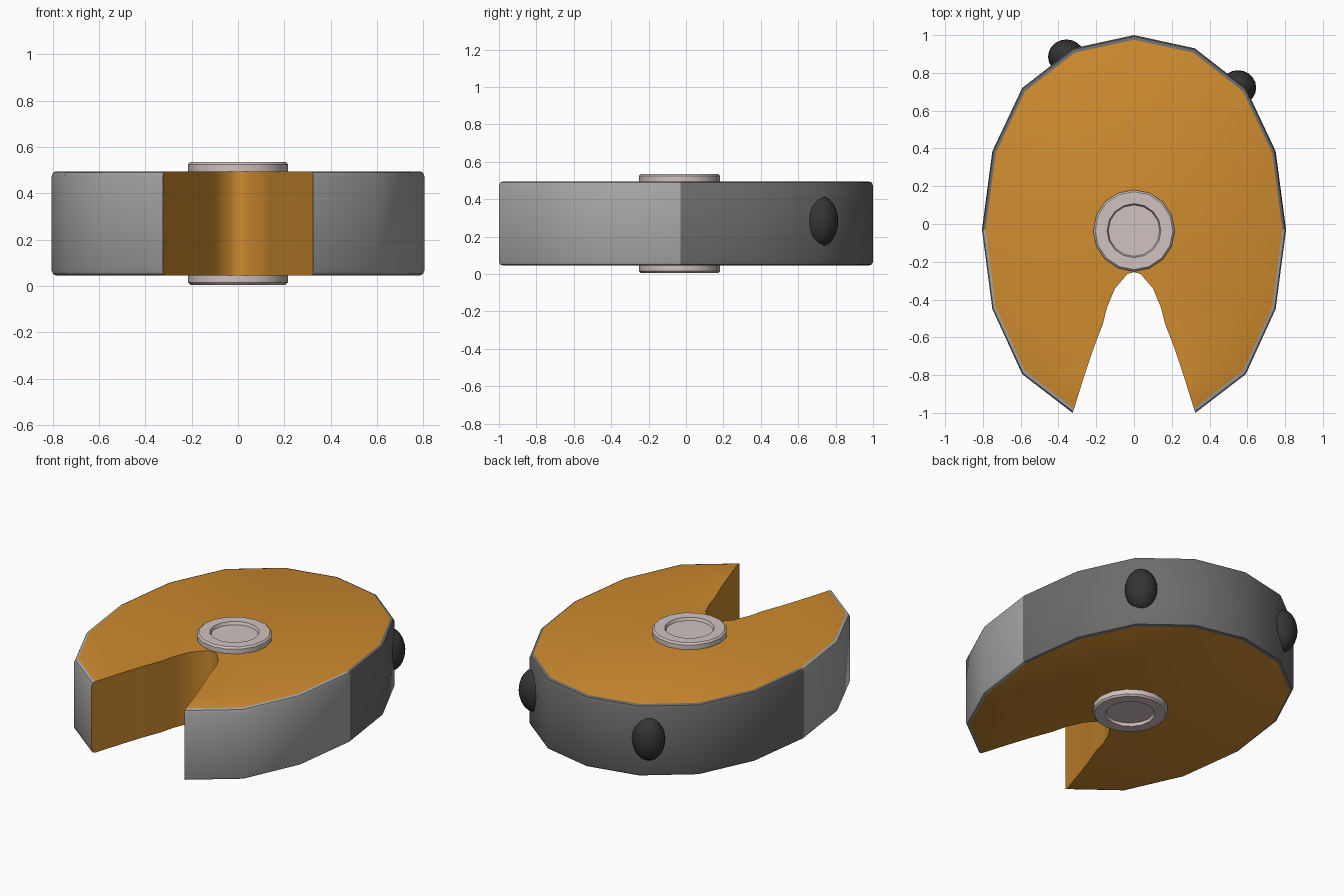
import bpy, bmesh, math

if "Cube" in bpy.data.objects:
    bpy.data.objects.remove(bpy.data.objects["Cube"])

CY = -0.03  # centre of the disc in y


def mat(name, rgb):
    m = bpy.data.materials.new(name)
    m.diffuse_color = (*rgb, 1)
    m.use_nodes = True
    m.node_tree.nodes["Principled BSDF"].inputs["Base Color"].default_value = m.diffuse_color
    return m


ORANGE = mat("orange", (0.62, 0.26, 0.028))
LIGHT = mat("light_grey", (0.39, 0.39, 0.39))
DARK = mat("dark_grey", (0.15, 0.15, 0.15))
BLACK = mat("charcoal", (0.035, 0.035, 0.035))
PALE = mat("pale_pink_grey", (0.63, 0.54, 0.53))


def finish(bm, name, mats, angle):
    bmesh.ops.recalc_face_normals(bm, faces=bm.faces)
    me = bpy.data.meshes.new(name)
    bm.to_mesh(me)
    bm.free()
    ob = bpy.data.objects.new(name, me)
    bpy.context.collection.objects.link(ob)
    for m in mats:
        me.materials.append(m)
    bpy.ops.object.select_all(action='DESELECT')
    ob.select_set(True)
    bpy.context.view_layer.objects.active = ob
    bpy.ops.object.shade_smooth_by_angle(angle=math.radians(angle))
    return ob


# Notched disc: half outline of the rim and of the notch, mirrored in x
rim = [(0, 1), (.322, .93), (.592, .72), (.75, .385), (.805, -.03),
       (.75, -.45), (.592, -.795), (.325, -1)]
notch = [(.262, -.8), (.215, -.66), (.165, -.53), (.142, -.44), (.1, -.34),
         (.035, -.265)]
half = [(p, True) for p in rim] + [(p, False) for p in notch]
outline = half + [((0, -.255), False)] + [((-x, y), r) for (x, y), r in half[:0:-1]]
n = len(outline)
bm = bmesh.new()
rings = []
for z, s in [(.045, .976), (.051, .993), (.066, 1), (.474, 1), (.489, .993), (.495, .976)]:
    rings.append([bm.verts.new((x * s, CY + (y - CY) * s, z) if r else (x, y, z))
                  for (x, y), r in outline])
for a, b in zip(rings, rings[1:]):
    for i in range(n):
        j = (i + 1) % n
        f = bm.faces.new((a[i], a[j], b[j], b[i]))
        if outline[i][1] and outline[j][1]:      # rim: light front half, dark back half
            f.material_index = 1 if f.calc_center_median().y < CY else 2
caps = [bm.faces.new(rings[0]), bm.faces.new(rings[-1])]
bmesh.ops.triangulate(bm, faces=caps)
finish(bm, "notched_disc", [ORANGE, LIGHT, DARK], 35)

# Hub: turned profile with a shallow dish at both ends
upper = [(.216, .525), (.206, .535), (.143, .535), (.136, .517)]
profile = [(r, .54 - z) for r, z in upper[::-1]] + upper
bm = bmesh.new()
S = 16
rings = [[bm.verts.new((r * math.sin(2 * math.pi * i / S),
                        -.035 + r * math.cos(2 * math.pi * i / S), z))
          for i in range(S)] for r, z in profile]
for a, b in zip(rings, rings[1:]):
    for i in range(S):
        bm.faces.new((a[i], a[(i + 1) % S], b[(i + 1) % S], b[i]))
bm.faces.new(rings[0])
bm.faces.new(rings[-1])
hub = finish(bm, "hub", [PALE], 30)
hub.location.z = 0

# Oval knobs on the back rim
for name, x, y in [("knob_left", -.358, .885), ("knob_right", .55, .722)]:
    bm = bmesh.new()
    bmesh.ops.create_uvsphere(bm, u_segments=20, v_segments=12, radius=1)
    ob = finish(bm, name, [BLACK], 60)
    ob.location = (x, y, .282)
    ob.scale = (.097, .092, .134)
